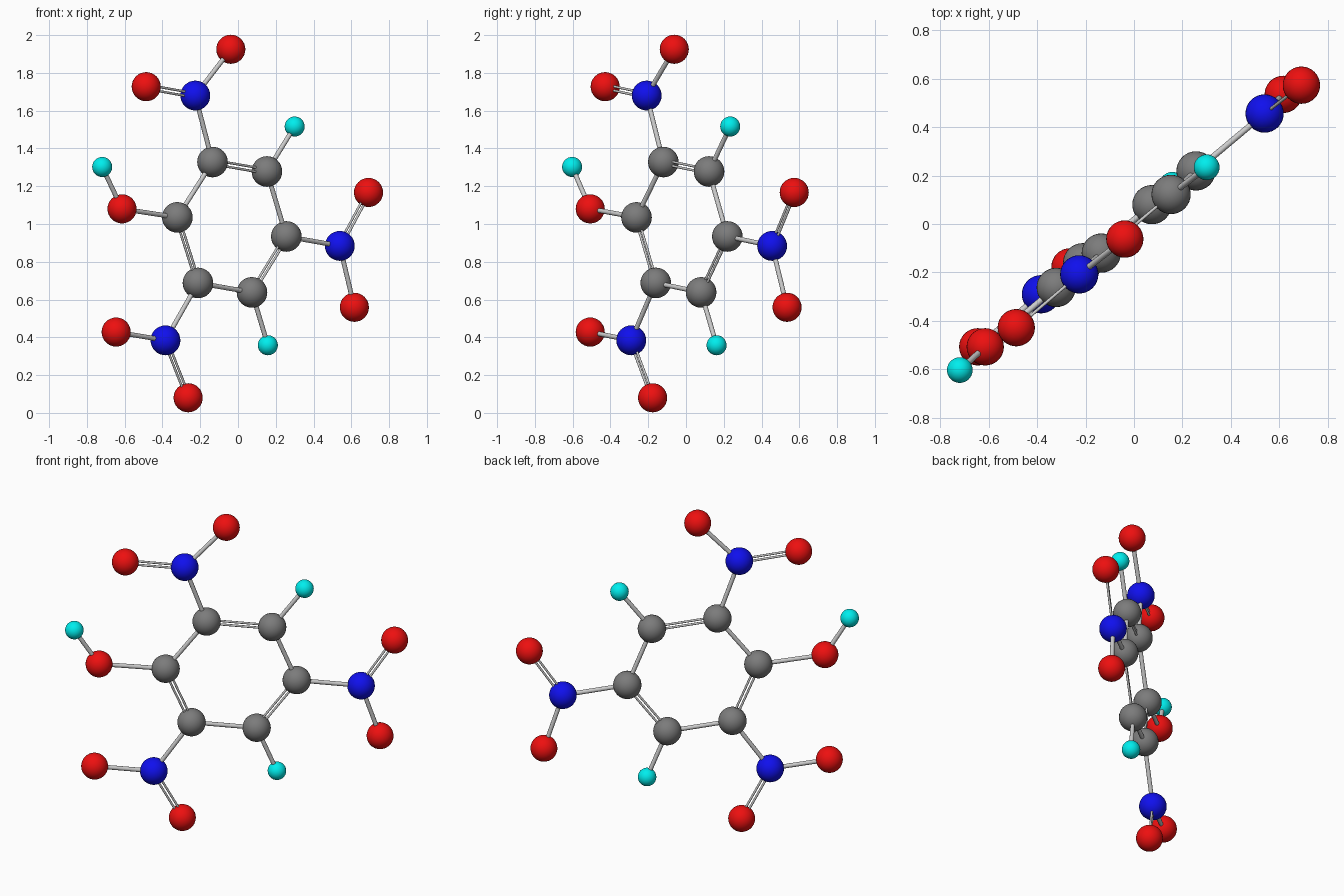
import bpy
from math import radians
from mathutils import Vector

if "Cube" in bpy.data.objects:
    bpy.data.objects.remove(bpy.data.objects["Cube"])

# element: (label, radius, colour)
ELEMENTS = {
    "C": ("carbon", 0.081, (0.2, 0.2, 0.2, 1)),
    "N": ("nitrogen", 0.079, (0.005, 0.005, 0.85, 1)),
    "O": ("oxygen", 0.077, (0.85, 0.005, 0.005, 1)),
    "H": ("hydrogen", 0.053, (0.0, 0.85, 0.85, 1)),
}
MATS = {}
for key, (label, _, colour) in ELEMENTS.items():
    MATS[key] = bpy.data.materials.new(label)
    MATS[key].diffuse_color = colour

# atom centres
ATOMS = {
    "C1": (-0.135, -0.12, 1.328), "C2": (0.153, 0.122, 1.278),
    "C3": (0.256, 0.219, 0.934), "C4": (0.074, 0.08, 0.638),
    "C5": (-0.212, -0.16, 0.688), "C6": (-0.321, -0.262, 1.035),
    "N1": (-0.226, -0.208, 1.68), "N2": (0.539, 0.456, 0.884),
    "N3": (-0.384, -0.29, 0.384),
    "O1": (-0.038, -0.062, 1.925), "O2": (-0.486, -0.428, 1.727),
    "O3": (-0.614, -0.507, 1.08), "O4": (0.691, 0.573, 1.167),
    "O5": (0.616, 0.535, 0.559), "O6": (-0.645, -0.507, 0.428),
    "O7": (-0.264, -0.177, 0.08),
    "H1": (0.30, 0.234, 1.516), "H2": (-0.719, -0.603, 1.302),
    "H3": (0.158, 0.162, 0.358),
}
ATOMS = {k: Vector(v) for k, v in ATOMS.items()}

SINGLE = ("C2-C3 C4-C5 C6-C1 C1-N1 C3-N2 C5-N3 N1-O1 N2-O5 N3-O6 "
          "C6-O3 O3-H2 C2-H1 C4-H3").split()
DOUBLE = "C1-C2 C3-C4 C5-C6 N1-O2 N2-O4 N3-O7".split()

# normal of the flat molecule, used to place double bonds side by side
NORMAL = (ATOMS["C1"] - ATOMS["C4"]).cross(ATOMS["C3"] - ATOMS["C6"]).normalized()


def rod(name, a, b, radius):
    d = b - a
    bpy.ops.mesh.primitive_cylinder_add(vertices=16, radius=radius,
                                        depth=d.length, location=(a + b) / 2)
    ob = bpy.context.object
    ob.name = name
    ob.rotation_euler = d.to_track_quat("Z", "Y").to_euler()
    bpy.ops.object.shade_smooth_by_angle(angle=radians(40))


# atoms
for key, pos in ATOMS.items():
    label, radius, _ = ELEMENTS[key[0]]
    bpy.ops.mesh.primitive_uv_sphere_add(segments=32, ring_count=16,
                                         radius=radius, location=pos)
    ob = bpy.context.object
    ob.name = f"{label}_atom_{key[1]}"
    ob.data.materials.append(MATS[key[0]])
    bpy.ops.object.shade_smooth()

# single bonds
for i, bond in enumerate(SINGLE, 1):
    a, b = (ATOMS[k] for k in bond.split("-"))
    rod(f"single_bond_{i}", a, b, 0.0125)

# double bonds: two thin parallel rods
for i, bond in enumerate(DOUBLE, 1):
    a, b = (ATOMS[k] for k in bond.split("-"))
    side = (b - a).cross(NORMAL).normalized() * 0.011
    rod(f"double_bond_{i}_left", a - side, b - side, 0.0065)
    rod(f"double_bond_{i}_right", a + side, b + side, 0.0065)

for m in bpy.data.materials:
    if m.users and not m.is_grease_pencil:
        m.use_nodes = True
        m.node_tree.nodes["Principled BSDF"].inputs["Base Color"].default_value = m.diffuse_color
